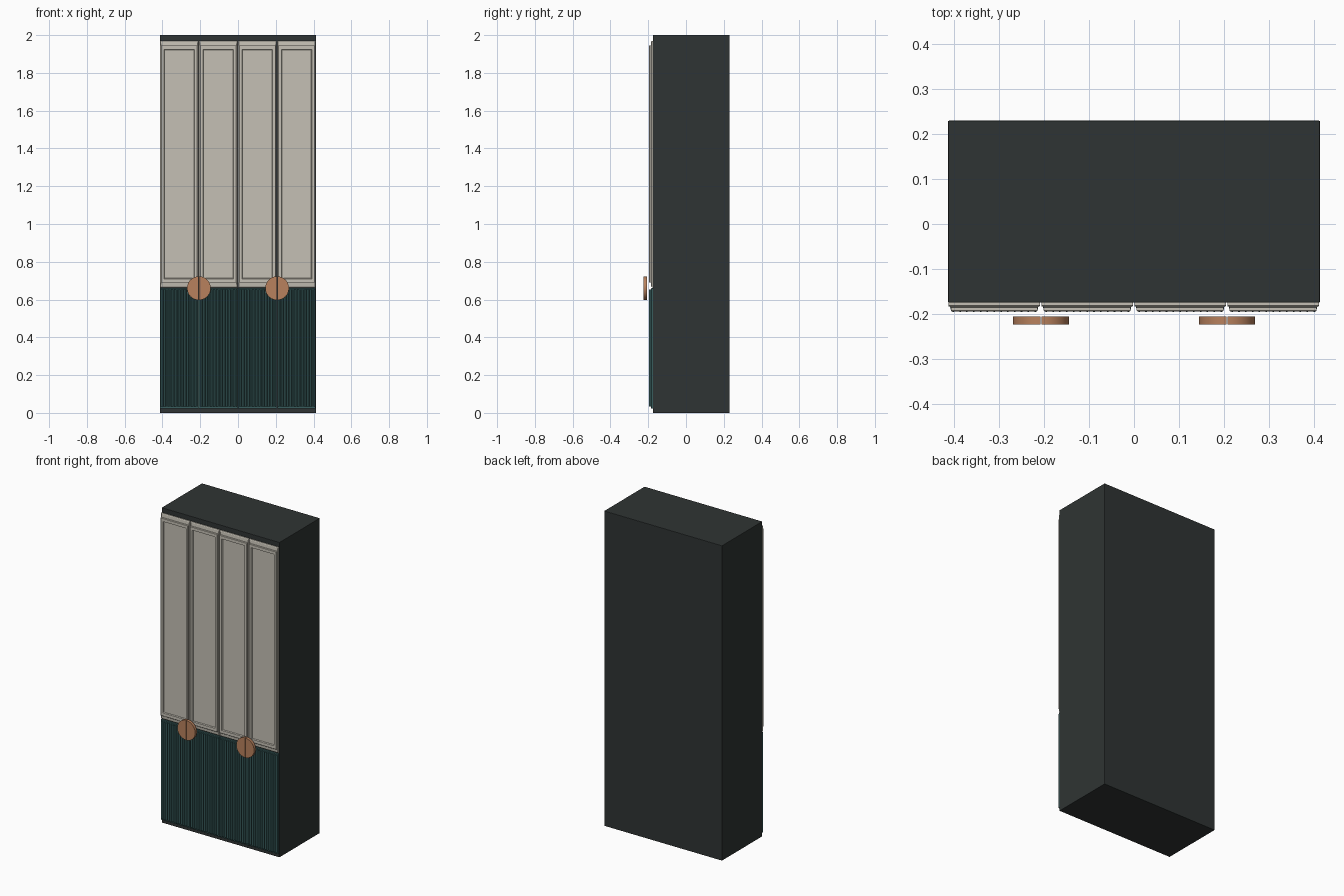
import bpy, bmesh
from math import pi, sin, cos

if "Cube" in bpy.data.objects:
    bpy.data.objects.remove(bpy.data.objects["Cube"])


def material(name, rgb):
    m = bpy.data.materials.new(name)
    m.diffuse_color = (*rgb, 1)
    m.use_nodes = True
    m.node_tree.nodes["Principled BSDF"].inputs["Base Color"].default_value = m.diffuse_color
    return m


DARK = material("charcoal", (0.028, 0.034, 0.033))
CREAM = material("cream", (0.56, 0.53, 0.46))
TEAL = material("teal", (0.04, 0.11, 0.11))
COPPER = material("copper", (0.48, 0.22, 0.11))


def finish(bm, name, mat):
    bmesh.ops.recalc_face_normals(bm, faces=bm.faces)
    me = bpy.data.meshes.new(name)
    bm.to_mesh(me)
    bm.free()
    me.materials.append(mat)
    ob = bpy.data.objects.new(name, me)
    bpy.context.collection.objects.link(ob)
    return ob


def box(name, x, y, z, mat, bevel=0.0):
    bm = bmesh.new()
    bmesh.ops.create_cube(bm, size=1)
    for v in bm.verts:
        v.co = [(a[0] + a[1]) / 2 + c * (a[1] - a[0]) for a, c in zip((x, y, z), v.co)]
    ob = finish(bm, name, mat)
    if bevel:
        b = ob.modifiers.new("bevel", 'BEVEL')
        b.width, b.segments = bevel, 2
    return ob


def prism(name, pts, start, vec, mat):
    """Extrude a closed profile of 3D points along vec."""
    bm = bmesh.new()
    f = bm.faces.new([bm.verts.new([p + s for p, s in zip(q, start)]) for q in pts])
    r = bmesh.ops.extrude_face_region(bm, geom=[f])
    bmesh.ops.translate(bm, vec=vec, verts=[v for v in r["geom"] if isinstance(v, bmesh.types.BMVert)])
    return finish(bm, name, mat)


def smooth(ob):
    bpy.ops.object.select_all(action='DESELECT')
    ob.select_set(True)
    bpy.context.view_layer.objects.active = ob
    bpy.ops.object.shade_smooth_by_angle(angle=0.6)


def panel_door(name, x0, x1, z0, z1):
    """Slab stepped up to a raised border around a recessed centre."""
    # (inset in x, inset in z, y) of each rectangular loop, back to front
    loops = [(0, 0, -0.174), (0, 0, -0.181), (0.003, 0.004, -0.184), (0.005, 0.024, -0.186),
             (0.005, 0.024, -0.193), (0.007, 0.026, -0.195), (0.021, 0.045, -0.195),
             (0.024, 0.048, -0.188)]
    bm = bmesh.new()
    rings = []
    for i, j, y in loops:
        rings.append([bm.verts.new(c) for c in ((x0 + i, y, z0 + j), (x1 - i, y, z0 + j),
                                                (x1 - i, y, z1 - j), (x0 + i, y, z1 - j))])
    for a, b in zip(rings, rings[1:]):
        for k in range(4):
            bm.faces.new((a[k], a[k - 1], b[k - 1], b[k]))
    bm.faces.new(rings[0])
    bm.faces.new(rings[-1])
    finish(bm, name, CREAM)


def fluted_door(name, x0, x1):
    """Backing board with a row of half-round ribs."""
    box(name + "_board", (x0, x1), (-0.184, -0.174), (0.022, 0.66), TEAL, 0.002)
    n, seg = 13, 8
    w = (x1 - x0 - 0.006) / n
    pts = [(x1 - 0.003, -0.180, 0), (x0 + 0.003, -0.180, 0)]
    for k in range(n):
        c = x0 + 0.003 + (k + 0.5) * w
        pts += [(c - 0.46 * w * cos(pi * s / seg), -0.184 - 0.012 * sin(pi * s / seg), 0)
                for s in range(seg + 1)]
    smooth(prism(name + "_ribs", pts, (0, 0, 0.034), (0, 0, 0.618), TEAL))


# carcass
box("cabinet_body", (-0.414, 0.414), (-0.175, 0.23), (0, 2), DARK, 0.002)

# four doors, each cream panel above and fluted panel below
for i in range(4):
    x0 = -0.414 + i * 0.207
    panel_door(f"upper_door_{i + 1}", x0 + 0.001, x0 + 0.2045, 0.665, 1.97)
    fluted_door(f"lower_door_{i + 1}", x0 + 0.001, x0 + 0.2045)

# round handles, each split into two half discs across a door gap
for side, hx in (("left", -0.207), ("right", 0.207)):
    for half, sgn in (("a", -1), ("b", 1)):
        pts = [(sgn * (0.001 + 0.0615 * sin(pi * k / 24)), 0, 0.0625 * cos(pi * k / 24))
               for k in range(25)]
        smooth(prism(f"{side}_handle_{half}", pts, (hx, -0.206, 0.66), (0, -0.018, 0), COPPER))
